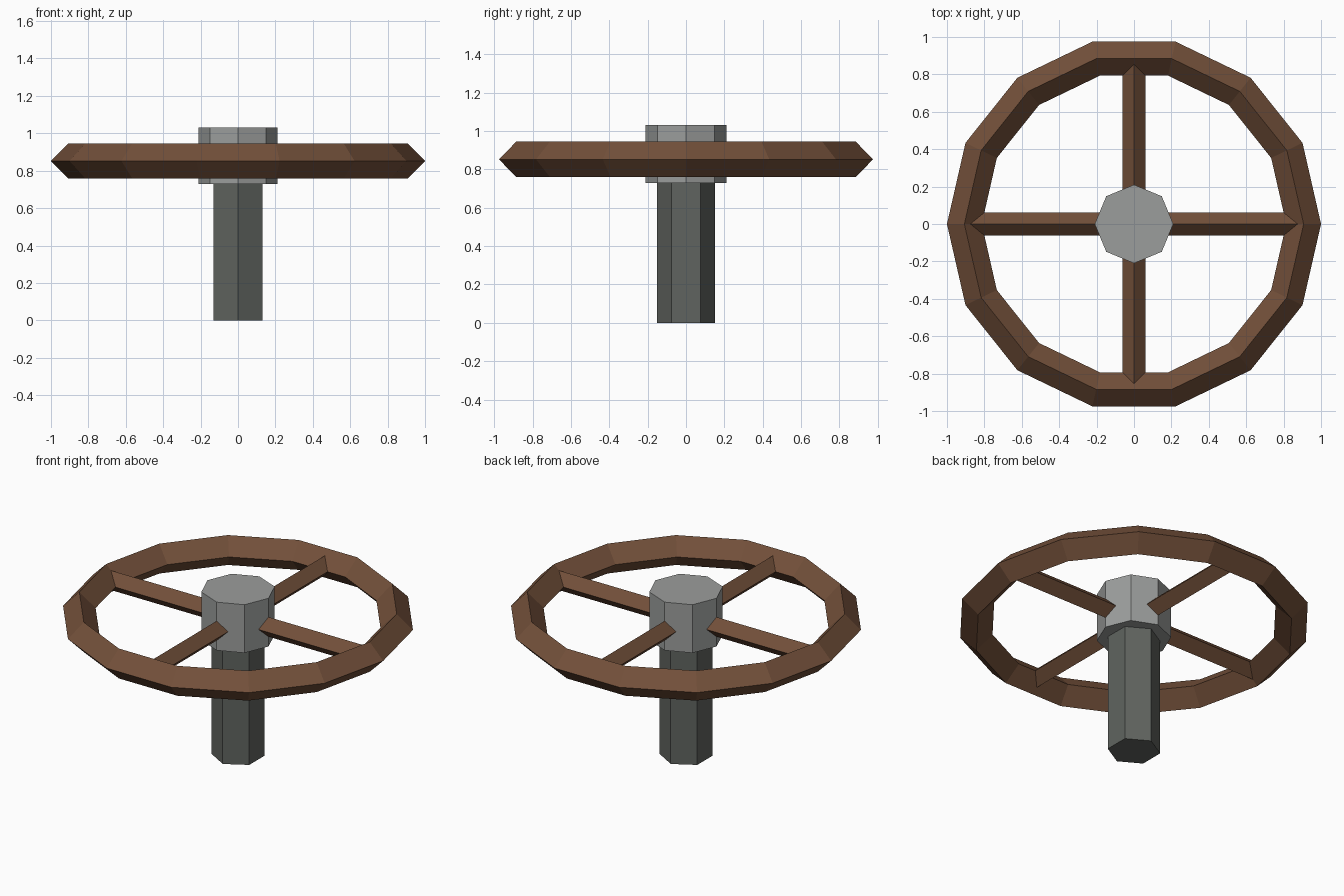
import bpy
from math import pi

cube = bpy.data.objects.get("Cube")
if cube:
    bpy.data.objects.remove(cube, do_unlink=True)


def make_material(name, rgb):
    mat = bpy.data.materials.new(name)
    mat.use_nodes = True
    color = (*rgb, 1.0)
    mat.diffuse_color = color
    mat.node_tree.nodes["Principled BSDF"].inputs["Base Color"].default_value = color
    return mat


def finish(name, mat):
    obj = bpy.context.object
    obj.name = name
    obj.data.materials.append(mat)
    return obj


def prism(name, mat, sides, radius, length, center, rotation=(0, 0, 0)):
    bpy.ops.mesh.primitive_cylinder_add(
        vertices=sides, radius=radius, depth=length,
        location=center, rotation=rotation)
    return finish(name, mat)


wood = make_material("brown_wood", (0.17, 0.08, 0.042))
light_metal = make_material("light_grey_metal", (0.33, 0.34, 0.333))
dark_metal = make_material("dark_grey_metal", (0.117, 0.127, 0.115))

WHEEL_Z = 0.852

# Hexagonal post and octagonal hub
prism("post", dark_metal, 6, 0.15, 0.78, (0, 0, 0.39))
prism("hub", light_metal, 8, 0.21, 0.30, (0, 0, 0.88))

# Faceted rim with a diamond cross-section
bpy.ops.mesh.primitive_torus_add(
    major_segments=14, minor_segments=4,
    major_radius=0.907, minor_radius=0.093, location=(0, 0, WHEEL_Z))
finish("rim", wood)

# Crossed diamond-section spokes running through the hub into the rim
prism("side_spokes", wood, 4, 0.061, 1.78, (0, 0, WHEEL_Z), (0, pi / 2, 0))
prism("front_back_spokes", wood, 4, 0.061, 1.74, (0, 0, WHEEL_Z), (pi / 2, 0, 0))
